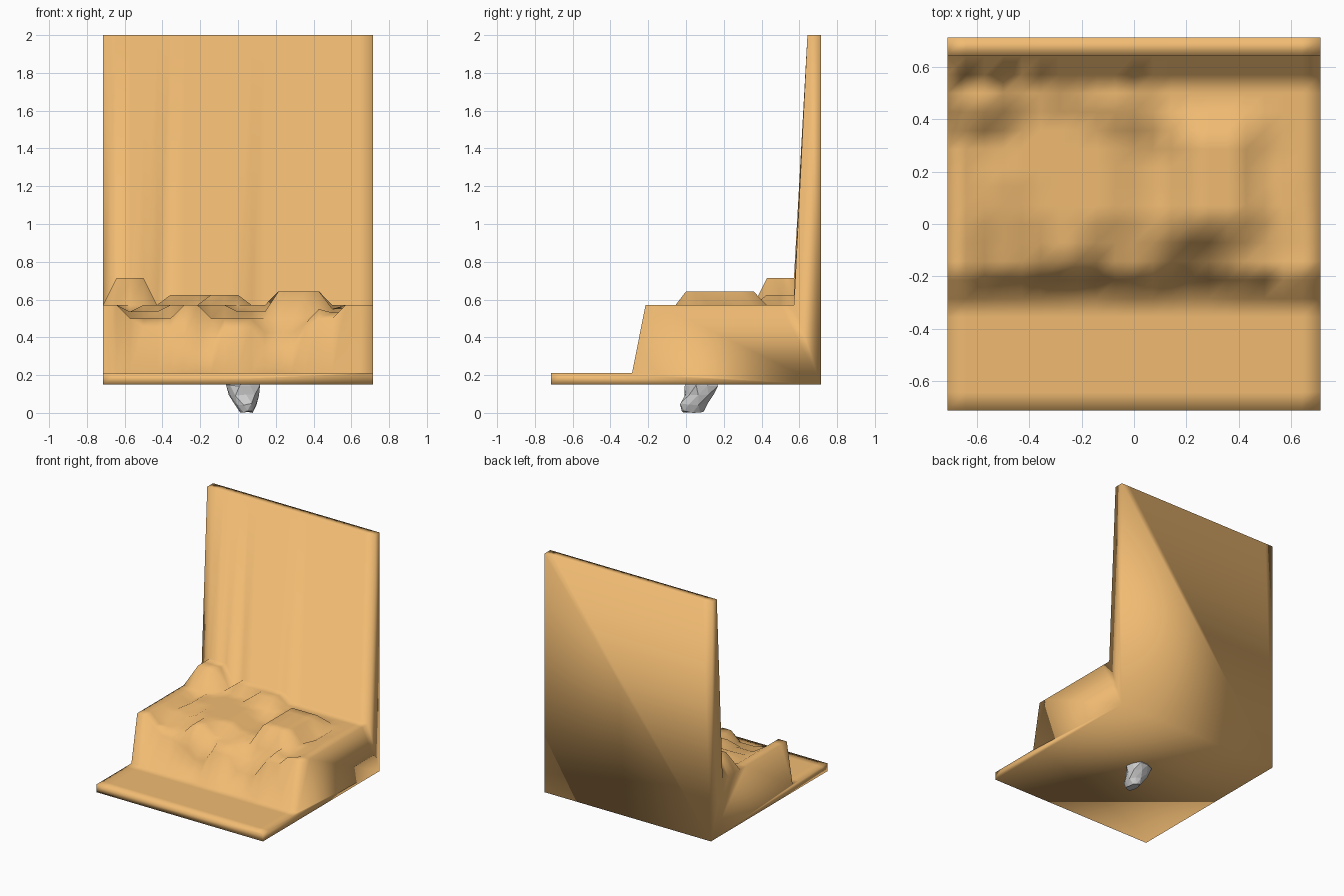
import bpy, bmesh, random
from math import cos, sin, tau

if "Cube" in bpy.data.objects:
    bpy.data.objects.remove(bpy.data.objects["Cube"])

N = 20
STEP = 1 / 14
HALF = N * STEP / 2
BASE, FLOOR, LEDGE, TOP = 0.15, 0.21, 0.571, 2.0

# Height of the ledge front edge and of the step behind it, by column
FRONT = [.571, .571, .5, .455, .455, .43, .41, .35, .35, .45, .45,
         .45, .35, .35, .35, .45, .5, .5, .571, .571, .571]
SECOND = [.571, .571, .5, .5, .5, .5, .571, .571, .5, .5, .5,
          .5, .5, .5, .5, .5, .55, .53, .54, .571, .571]
# Raised and sunken patches: first column, last column, first row, last row, height
PATCHES = [(5, 9, 10, 12, .571), (13, 16, 10, 15, .643), (4, 7, 12, 16, .571),
           (5, 10, 16, 18, .625), (1, 3, 16, 18, .714), (2, 2, 12, 14, .53),
           (16, 17, 12, 14, .53), (10, 12, 11, 14, .53)]


def height(i, j):
    if j <= 6:
        return FLOOR
    if j >= 19:
        return TOP
    if i in (0, N):
        return LEDGE
    if j == 7:
        return FRONT[i]
    if j == 8:
        return (FRONT[i] + SECOND[i]) / 2 if 11 < i < 16 else SECOND[i]
    if j == 9:
        return SECOND[i]
    for a, b, c, d, h in PATCHES:
        if a <= i <= b and c <= j <= d:
            return h
    return LEDGE if j > 11 else (SECOND[i] + LEDGE) / 2


def finish(bm, name, colour=None, smooth=True):
    bmesh.ops.recalc_face_normals(bm, faces=bm.faces)
    for f in bm.faces:
        f.smooth = smooth
    mesh = bpy.data.meshes.new(name)
    bm.to_mesh(mesh)
    bm.free()
    ob = bpy.data.objects.new(name, mesh)
    bpy.context.collection.objects.link(ob)
    if colour:
        mat = bpy.data.materials.new(name + "_colour")
        mat.diffuse_color = colour
        mat.use_nodes = True
        mat.node_tree.nodes["Principled BSDF"].inputs["Base Color"].default_value = mat.diffuse_color
        mesh.materials.append(mat)
    return ob


# Terrain block: height grid closed by four sides and a bottom
bm = bmesh.new()
g = [[bm.verts.new((i * STEP - HALF, j * STEP - HALF, height(i, j)))
      for j in range(N + 1)] for i in range(N + 1)]
for i in range(N):
    for j in range(N):
        bm.faces.new((g[i][j], g[i + 1][j], g[i + 1][j + 1], g[i][j + 1]))
corner = {(x, y): bm.verts.new((x * HALF, y * HALF, BASE)) for x in (-1, 1) for y in (-1, 1)}
for s, k in ((-1, 0), (1, N)):
    bm.faces.new([g[k][j] for j in range(N + 1)] + [corner[s, 1], corner[s, -1]])
    bm.faces.new([g[i][k] for i in range(N + 1)] + [corner[1, s], corner[-1, s]])
bm.faces.new((corner[-1, -1], corner[1, -1], corner[1, 1], corner[-1, 1]))
finish(bm, "terrain_block", (0.88, 0.5, 0.17, 1))

# Jagged grey rock under the block: leaning rings of uneven radius
random.seed(4)
RINGS = [(.045, .035, 0, .035, .065), (.04, .04, .04, .06, .075),
         (.03, .065, .09, .085, .08), (.025, .085, .14, .095, .09),
         (.025, .10, .18, .06, .06)]  # centre x, y, z, radius x, y
bm = bmesh.new()
SIDES = 9
rings = []
for n, (cx, cy, z, rx, ry) in enumerate(RINGS):
    ring = []
    for k in range(SIDES):
        a, r = tau * (k + n / 2) / SIDES, random.uniform(.85, 1.08)
        dz = random.uniform(0, .012)
        ring.append(bm.verts.new((cx + rx * r * cos(a), cy + ry * r * sin(a), z + (dz if n or k else 0))))
    rings.append(ring)
for lo, hi in zip(rings, rings[1:]):
    for k in range(SIDES):
        m = (k + 1) % SIDES
        bm.faces.new((lo[k], lo[m], hi[k]))
        bm.faces.new((lo[m], hi[m], hi[k]))
bm.faces.new(rings[0])
bm.faces.new(rings[-1])
finish(bm, "rock", smooth=False)
